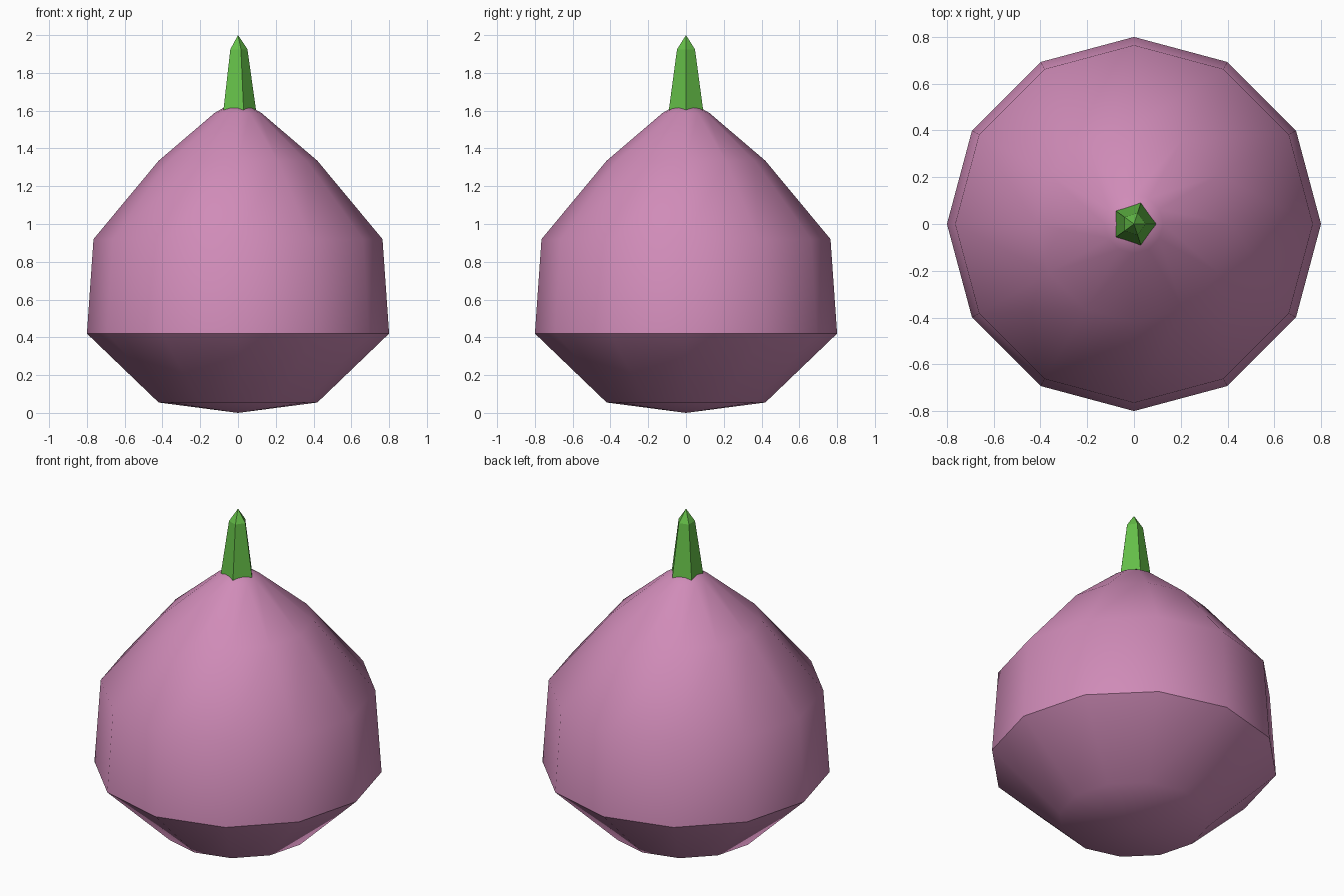
import bpy, bmesh
from math import cos, sin, tau, radians

cube = bpy.data.objects.get("Cube")
if cube:
    bpy.data.objects.remove(cube, do_unlink=True)


def material(name, rgb):
    mat = bpy.data.materials.new(name)
    mat.use_nodes = True
    mat.diffuse_color = (*rgb, 1)
    mat.node_tree.nodes["Principled BSDF"].inputs["Base Color"].default_value = (*rgb, 1)
    return mat


def lathe(name, profile, sides, mat):
    """Revolve (radius, height) points; a zero radius closes to a point."""
    bm = bmesh.new()
    rings = []
    for r, z in profile:
        count = sides if r else 1
        rings.append([bm.verts.new((r * cos(tau * i / sides), r * sin(tau * i / sides), z))
                      for i in range(count)])
    for low, high in zip(rings, rings[1:]):
        for i in range(sides):
            j = (i + 1) % sides
            corners = [low[i % len(low)], low[j % len(low)],
                       high[j % len(high)], high[i % len(high)]]
            bm.faces.new(list(dict.fromkeys(corners)))
    bmesh.ops.recalc_face_normals(bm, faces=bm.faces)
    mesh = bpy.data.meshes.new(name)
    bm.to_mesh(mesh)
    bm.free()
    mesh.materials.append(mat)
    obj = bpy.data.objects.new(name, mesh)
    bpy.context.collection.objects.link(obj)
    return obj


pink = material("dusty pink", (0.63, 0.26, 0.48))
green = material("leaf green", (0.13, 0.52, 0.065))

# Bulb: twelve sides, smooth apart from the sharp rim round its widest part
bulb = lathe("bulb", [(0, 0), (0.42, 0.055), (0.8, 0.42), (0.765, 0.92),
                      (0.42, 1.335), (0.125, 1.587), (0, 1.66)], 12, pink)
bpy.ops.object.select_all(action='DESELECT')
bulb.select_set(True)
bpy.context.view_layer.objects.active = bulb
bpy.ops.object.shade_smooth_by_angle(angle=radians(45))

# Stem: flat-sided five-sided spike sunk into the top of the bulb
lathe("stem", [(0, 1.5), (0.11, 1.5), (0.05, 1.925), (0, 2)], 5, green)
